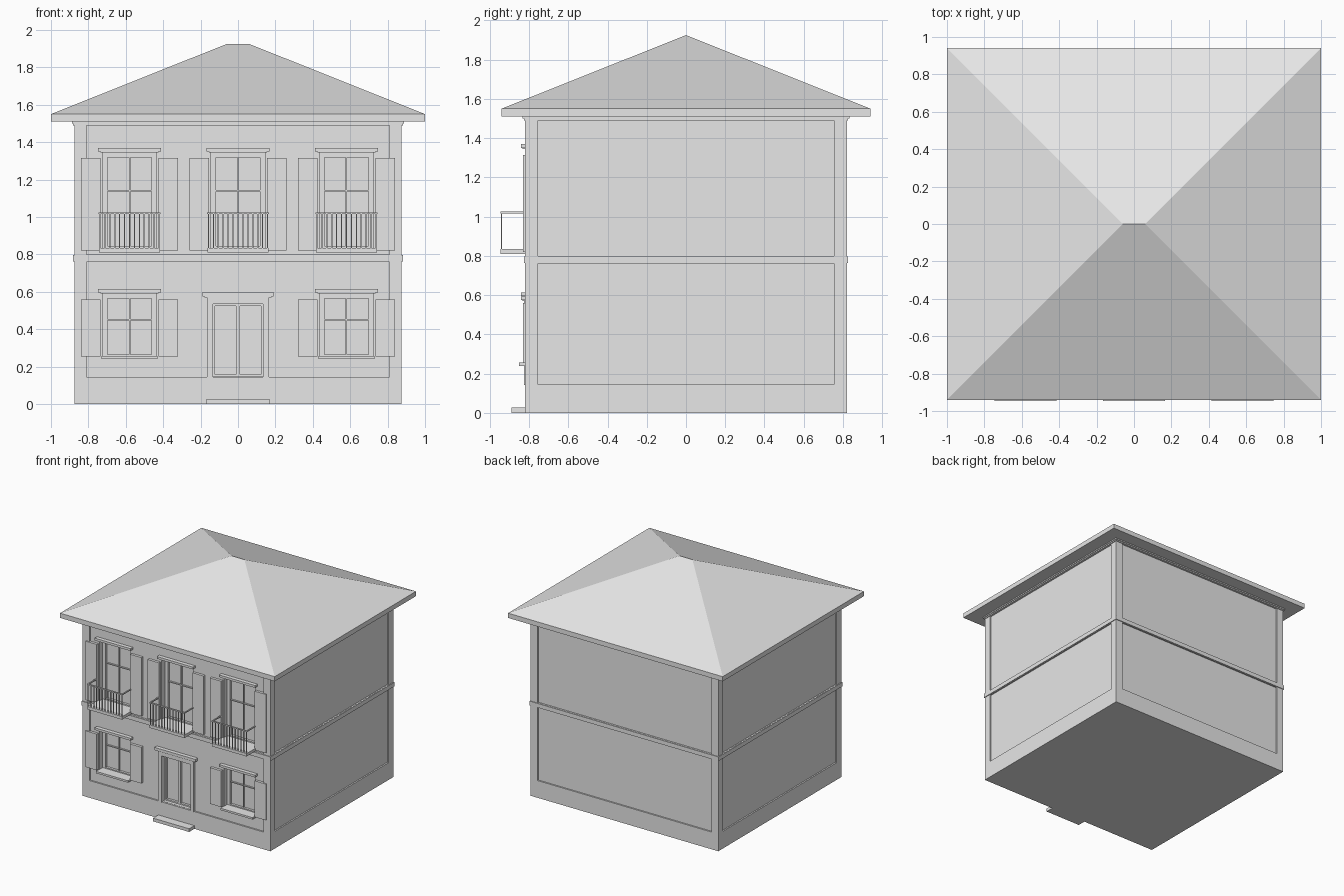
import bpy, bmesh

if "Cube" in bpy.data.objects:
    bpy.data.objects.remove(bpy.data.objects["Cube"])

grey = bpy.data.materials.new("plain grey")
grey.diffuse_color = (0.8, 0.8, 0.8, 1)
grey.use_nodes = True
grey.node_tree.nodes["Principled BSDF"].inputs["Base Color"].default_value = grey.diffuse_color


def add_object(name, bm):
    mesh = bpy.data.meshes.new(name)
    bmesh.ops.recalc_face_normals(bm, faces=bm.faces)
    bm.to_mesh(mesh)
    bm.free()
    mesh.materials.append(grey)
    obj = bpy.data.objects.new(name, mesh)
    bpy.context.collection.objects.link(obj)
    return obj


def boxes(name, spans):
    """One object made of boxes, each given as x0, x1, y0, y1, z0, z1."""
    bm = bmesh.new()
    for x0, x1, y0, y1, z0, z1 in spans:
        for v in bmesh.ops.create_cube(bm, size=1)["verts"]:
            v.co = (x0 if v.co.x < 0 else x1,
                    y0 if v.co.y < 0 else y1,
                    z0 if v.co.z < 0 else z1)
    return add_object(name, bm)


W, D = 0.875, 0.82          # half width and half depth of the walls
R = 0.012                   # depth of the wall panels
BACK = -D + 0.075           # plane of the window glass
COLS = (-0.58, 0, 0.58)
upper = [(x, 0.835, 1.345) for x in COLS]
lower = [(x, 0.255, 0.59) for x in (COLS[0], COLS[2])]

# Walls with sunken panels, then window and door openings
walls = boxes("walls", [(-W, W, -D, D, 0, 1.51)])
panels, openings = [], []
for z0, z1 in ((0.145, 0.76), (0.8, 1.49)):
    for s in (-1, 1):
        ya, yb = sorted((s * (D - R), s * (D + 0.1)))
        xa, xb = sorted((s * (W - R), s * (W + 0.1)))
        panels.append((-0.81, 0.81, ya, yb, z0, z1))
        panels.append((xa, xb, -0.755, 0.755, z0, z1))
for x, z0, z1 in upper + lower:
    openings.append((x - 0.145, x + 0.145, -D - 0.1, BACK, z0, z1))
openings.append((-0.135, 0.135, -D - 0.1, -D + 0.06, 0.147, 0.535))

for name, spans in (("panel_cutter", panels), ("opening_cutter", openings)):
    cutter = boxes(name, spans)
    cutter.hide_render = True
    mod = walls.modifiers.new(name, "BOOLEAN")
    mod.operation, mod.solver, mod.object = "DIFFERENCE", "EXACT", cutter
    bpy.context.view_layer.objects.active = walls
    bpy.ops.object.modifier_apply(modifier=name)
    bpy.data.objects.remove(cutter)

# Belt course and cornice
boxes("belt_course", [(-W - 0.006, W + 0.006, -D - 0.006, D + 0.006, 0.763, 0.798)])
boxes("cornice", [(-W - 0.006, W + 0.006, -D - 0.006, D + 0.006, 1.49, 1.50),
                  (-W - 0.012, W + 0.012, -D - 0.012, D + 0.012, 1.50, 1.515)])

# Hipped roof with a short ridge
bm = bmesh.new()
corners = ((-1, -0.94), (1, -0.94), (1, 0.94), (-1, 0.94))
low = [bm.verts.new((x, y, 1.51)) for x, y in corners]
eave = [bm.verts.new((x, y, 1.55)) for x, y in corners]
left, right = (bm.verts.new((x, 0, 1.925)) for x in (-0.06, 0.06))
bm.faces.new(low)
for i in range(4):
    j = (i + 1) % 4
    bm.faces.new((low[i], low[j], eave[j], eave[i]))
bm.faces.new((eave[0], eave[1], right, left))
bm.faces.new((eave[1], eave[2], right))
bm.faces.new((eave[2], eave[3], left, right))
bm.faces.new((eave[3], eave[0], left))
add_object("roof", bm)


def window(x, z0, z1, bar):
    f = BACK - 0.02
    boxes("window_frame", [
        (x - 0.145, x - 0.117, f, BACK, z0, z1),
        (x + 0.117, x + 0.145, f, BACK, z0, z1),
        (x - 0.117, x + 0.117, f, BACK, z1 - 0.027, z1),
        (x - 0.117, x + 0.117, f, BACK, z0, z0 + 0.01),
        (x - 0.004, x + 0.004, f + 0.007, BACK, z0 + 0.01, z1 - 0.027),
        (x - 0.117, x + 0.117, f + 0.008, BACK, bar - 0.004, bar + 0.004)])
    boxes("window_lintel", [
        (x - 0.155, x + 0.155, -D - 0.012, -D + 0.02, z1, z1 + 0.008),
        (x - 0.168, x + 0.168, -D - 0.02, -D + 0.02, z1 + 0.006, z1 + 0.024)])
    boxes("shutters", [
        (x + min(s * 0.155, s * 0.26), x + max(s * 0.155, s * 0.26),
         -D - 0.01, -D + R, z0 if z0 < 0.5 else 0.82, z1 - 0.03) for s in (-1, 1)])


for x, z0, z1 in upper:
    window(x, z0, z1, 1.14)
    # Balcony: slab, top rails and thin front balusters
    y = -0.945
    boxes("balcony_slab", [(x - 0.162, x + 0.162, y, -D + R, 0.81, 0.835)])
    boxes("balcony_rail", [
        (x - 0.165, x + 0.165, y, y + 0.01, 1.016, 1.025),
        (x - 0.165, x - 0.155, y + 0.01, -D + R, 1.016, 1.025),
        (x + 0.155, x + 0.165, y + 0.01, -D + R, 1.016, 1.025)])
    boxes("balusters", [(x + d - 0.003, x + d + 0.003, y + 0.002, y + 0.008, 0.835, 1.016)
                        for d in [-0.158 + i * 0.316 / 12 for i in range(13)]])

for x, z0, z1 in lower:
    window(x, z0, z1, 0.45)
    boxes("window_sill", [(x - 0.15, x + 0.15, -D - 0.03, BACK, 0.24, 0.256)])

# Double door with surround, lintel and front step
back = -D + 0.06
boxes("door_surround", [
    (-0.165, -0.135, -D - 0.006, -D + 0.02, 0.143, 0.57),
    (0.135, 0.165, -D - 0.006, -D + 0.02, 0.143, 0.57),
    (-0.135, 0.135, -D - 0.006, -D + 0.02, 0.535, 0.57)])
boxes("door_lintel", [(-0.18, 0.18, -D - 0.014, -D + 0.02, 0.57, 0.58),
                      (-0.19, 0.19, -D - 0.02, -D + 0.02, 0.575, 0.598)])
for s in (-1, 1):
    xa, xb = sorted((0, s * 0.135))
    boxes("door_leaf", [
        (xa, xa + 0.011, back - 0.02, back, 0.147, 0.535),
        (xb - 0.011, xb, back - 0.02, back, 0.147, 0.535),
        (xa + 0.011, xb - 0.011, back - 0.02, back, 0.523, 0.535),
        (xa + 0.011, xb - 0.011, back - 0.02, back, 0.147, 0.158)])
boxes("front_step", [(-0.168, 0.168, -0.89, -D + 0.02, 0, 0.027)])
